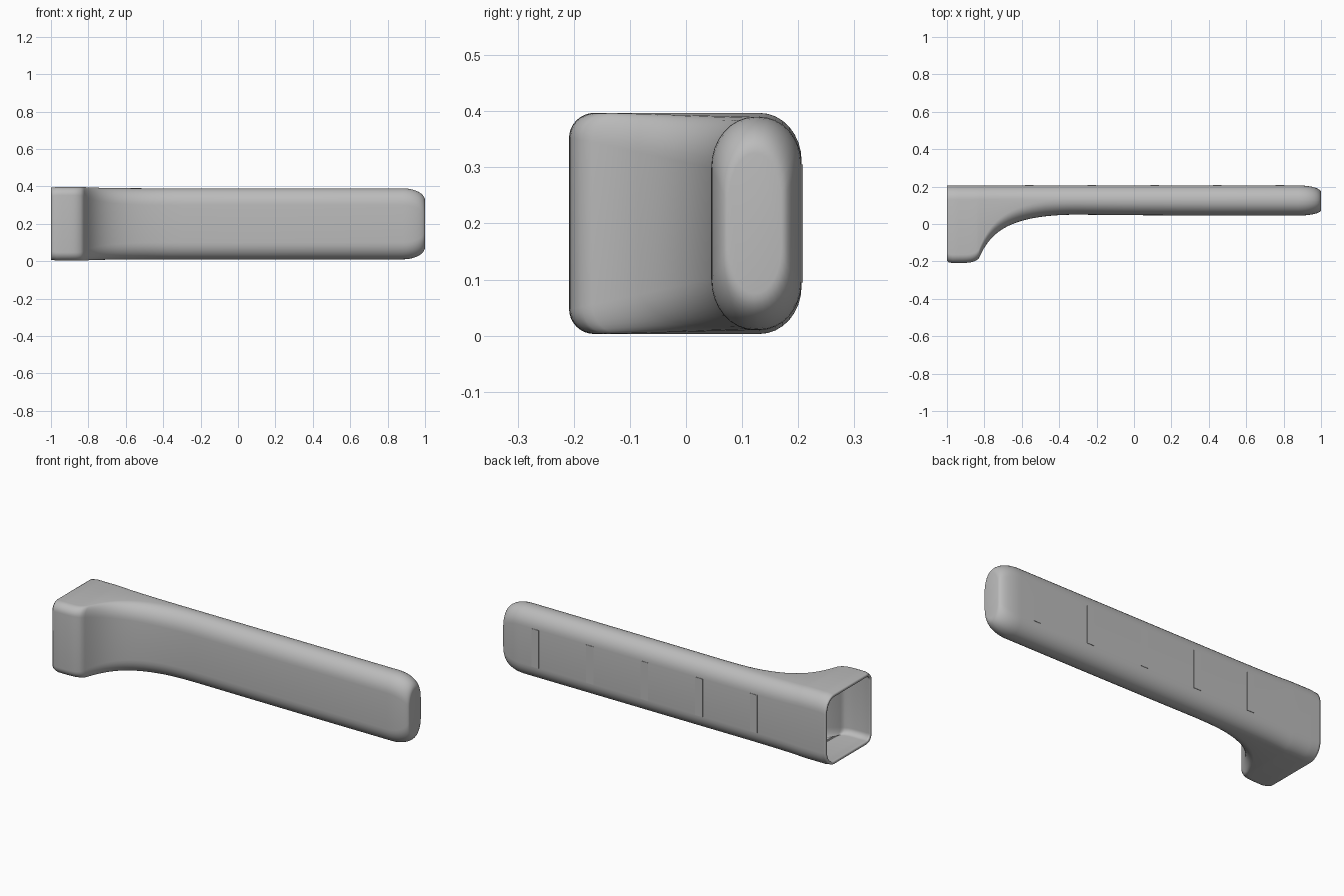
import bpy, bmesh, math
from mathutils import Vector
from mathutils.geometry import interpolate_bezier

cube = bpy.data.objects.get("Cube")
if cube:
    bpy.data.objects.remove(cube, do_unlink=True)

grey = bpy.data.materials.new("plain grey")
grey.use_nodes = True
grey.diffuse_color = (0.5, 0.5, 0.5, 1)
grey.node_tree.nodes["Principled BSDF"].inputs["Base Color"].default_value = (0.5, 0.5, 0.5, 1)

MID, BACK, ARM_FRONT = 0.2, 0.206, 0.045


def add_object(name, bm):
    bmesh.ops.recalc_face_normals(bm, faces=bm.faces)
    mesh = bpy.data.meshes.new(name)
    bm.to_mesh(mesh)
    bm.free()
    mesh.materials.append(grey)
    obj = bpy.data.objects.new(name, mesh)
    bpy.context.collection.objects.link(obj)
    return obj


def bezier(points, count):
    return [(p.x, p.y) for p in interpolate_bezier(*[Vector(p) for p in points], count)]


def section(x, front, back, half, front_r, back_r):
    """Rounded rectangle in the yz plane; each radius is a (y, z) pair."""
    ring, steps = [], 8
    corners = ((back, 1, 1, back_r), (front, -1, 1, front_r),
               (front, -1, -1, front_r), (back, 1, -1, back_r))
    for i, (y, sy, sz, (ry, rz)) in enumerate(corners):
        for k in range(steps + 1):
            a = math.radians(90 * (i + k / steps))
            ring.append((x, y - sy * ry + ry * math.cos(a),
                         MID + sz * (half - rz) + rz * math.sin(a)))
    return ring


# Front outline: square foot, hollow sweep, straight arm
outline = [(-1, -0.198), (-0.99, -0.205)]
outline += bezier([(-0.97, -0.2085), (-0.88, -0.2085), (-0.86, -0.2085), (-0.83, -0.185)], 9)
outline += bezier([(-0.83, -0.185), (-0.77, -0.05), (-0.68, 0.05), (-0.3, 0.05)], 24)[1:]
outline += [(0, 0.047), (0.45, ARM_FRONT), (0.88, ARM_FRONT)]

rings = []
for x, front in outline:
    t = min(1, max(0, (front + 0.2) / 0.24))      # 0 at the foot, 1 on the arm
    half = 0.197 - 0.007 * t
    if x < -0.985:
        half -= 0.004
    depth = BACK - front
    r = 0.045 + 0.033 * t
    rings.append(section(x, front, BACK, half,
                         (min(r, depth * 0.48), r + 0.012 * t), (0.075, 0.085)))

# Rounded tip
for k in range(1, 11):
    a = math.radians(9 * k)
    s = 1 - math.cos(a)
    front, back = ARM_FRONT + 0.03 * s, BACK - 0.036 * s
    r = (back - front) * 0.48
    rings.append(section(0.88 + 0.12 * math.sin(a), front, back,
                         0.19 - 0.065 * s, (r, 0.09), (r, 0.085)))

bm = bmesh.new()
loops = [[bm.verts.new(p) for p in ring] for ring in rings]
for a, b in zip(loops, loops[1:]):
    for i in range(len(a)):
        j = (i + 1) % len(a)
        bm.faces.new((a[i], a[j], b[j], b[i]))
bm.faces.new(loops[-1])
handle = add_object("handle_shell", bm)

# Hollow wall, open at the foot end
wall = handle.modifiers.new("wall", "SOLIDIFY")
wall.thickness = 0.014
wall.offset = -1

bpy.context.view_layer.objects.active = handle
handle.select_set(True)
bpy.ops.object.shade_smooth_by_angle(angle=math.radians(40))

# Slim pads along the flat back
for n in range(5):
    bm = bmesh.new()
    bmesh.ops.create_cube(bm, size=1)
    bmesh.ops.scale(bm, vec=(0.045, 0.008, 0.21), verts=bm.verts)
    bmesh.ops.translate(bm, vec=(-0.56 + 0.335 * n, 0.2045, MID), verts=bm.verts)
    add_object(f"back_pad_{n + 1}", bm)
